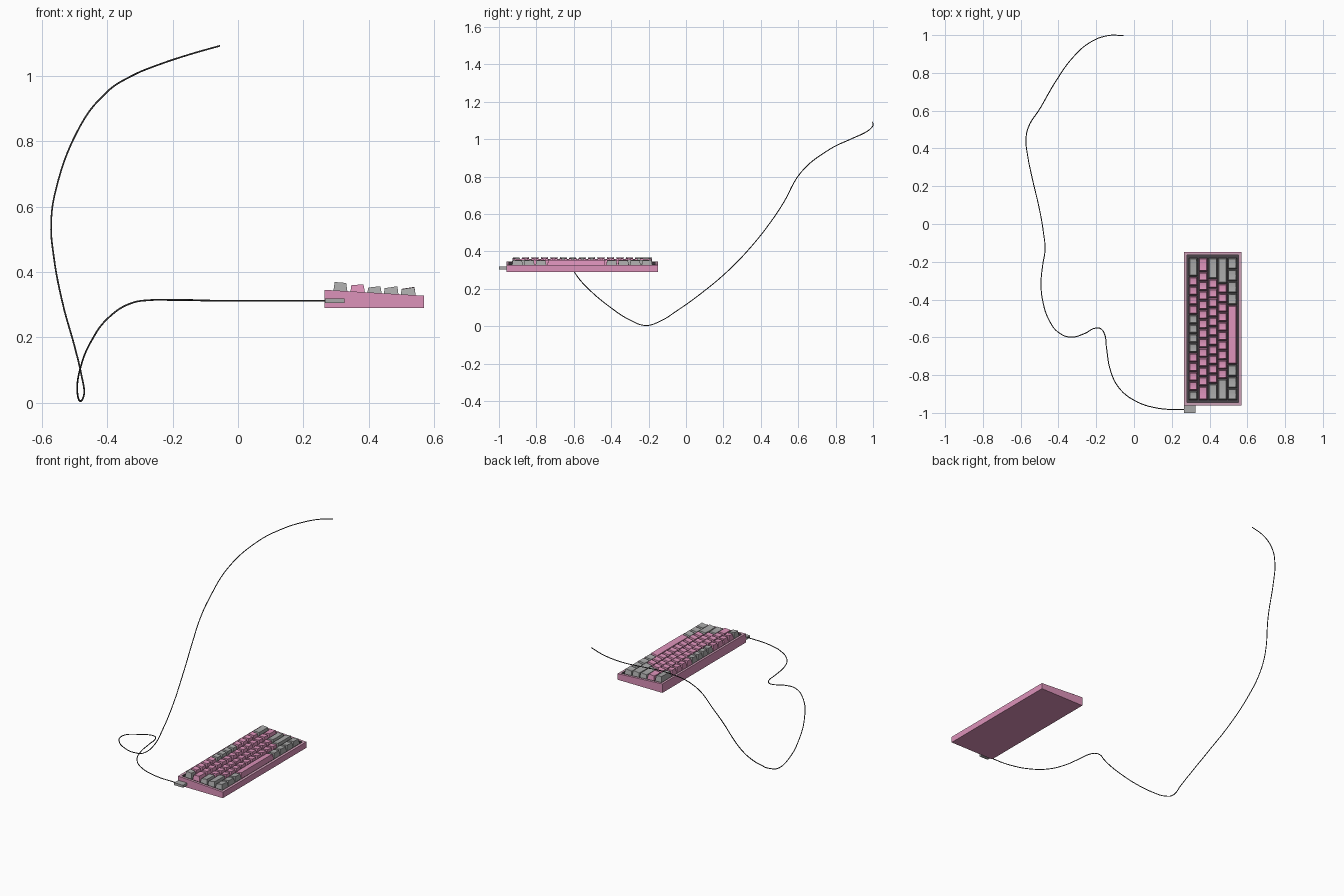
import bpy, bmesh, math

if "Cube" in bpy.data.objects:
    bpy.data.objects.remove(bpy.data.objects["Cube"])


def material(name, rgb):
    m = bpy.data.materials.new(name)
    m.diffuse_color = (*rgb, 1)
    m.use_nodes = True
    m.node_tree.nodes["Principled BSDF"].inputs["Base Color"].default_value = m.diffuse_color
    return m


PINK = material("pink", (0.72, 0.29, 0.49))
RIM = material("rim_mauve", (0.60, 0.36, 0.47))
DARK = material("dark_plate", (0.07, 0.06, 0.07))
GREY = material("key_grey", (0.40, 0.40, 0.40))
BLACK = material("cable_dark", (0.06, 0.06, 0.06))


def add_object(name, bm, mats):
    bmesh.ops.recalc_face_normals(bm, faces=bm.faces)
    me = bpy.data.meshes.new(name)
    bm.to_mesh(me)
    bm.free()
    for m in mats:
        me.materials.append(m)
    ob = bpy.data.objects.new(name, me)
    bpy.context.collection.objects.link(ob)
    return ob


def box(bm, x0, x1, y0, y1, z0, z1):
    r = bmesh.ops.create_cube(bm, size=1)
    for v in r["verts"]:
        v.co.x = x0 if v.co.x < 0 else x1
        v.co.y = y0 if v.co.y < 0 else y1
        v.co.z = z0 if v.co.z < 0 else z1
    return r["verts"]


# Case: wedge with a flat base, sloping top, rim and recessed key well
X0, X1, Y0, Y1 = 0.265, 0.57, -0.961, -0.149


def deck(x):
    return 0.345 - 0.059 * (x - X0)


bm = bmesh.new()
for v in box(bm, X0, X1, Y0, Y1, 0.29, 0.4):
    if v.co.z > 0.35:
        v.co.z = deck(v.co.x)
bm.normal_update()
top = max(bm.faces, key=lambda f: f.calc_center_median().z)
bmesh.ops.inset_region(bm, faces=[top], thickness=0.005)
top.material_index = 1
bmesh.ops.inset_region(bm, faces=[top], thickness=0.017)
top.material_index = 2
bmesh.ops.inset_region(bm, faces=[top], thickness=0.0004, depth=-0.012)
add_object("keyboard_case", bm, [PINK, RIM, DARK])


# Keycap: tapered sides with a top dished (or domed) across its width
def keycap(bm, xb, xt, y0, y1, zt, dish, mat):
    n = 6
    taper = 0.0055
    rings = []
    for i in range(n + 1):
        t = i / n
        sag = dish * (1 - (2 * t - 1) ** 2)
        yb = y0 + (y1 - y0) * t
        yt = y0 + taper + (y1 - y0 - 2 * taper) * t
        rings.append([bm.verts.new(c) for c in (
            (xb[0], yb, deck(xb[0]) - 0.008), (xt[0], yt, zt[0] - sag),
            (xt[1], yt, zt[1] - sag), (xb[1], yb, deck(xb[1]) - 0.008))])
    faces = [bm.faces.new(rings[0]), bm.faces.new(rings[-1][::-1])]
    for a, b in zip(rings, rings[1:]):
        for k in range(4):
            j = (k + 1) % 4
            faces.append(bm.faces.new((a[k], a[j], b[j], b[k])))
    for f in faces:
        f.material_index = mat


# Rows: name, base x, top x, top z, key widths in units, grey key indices
U, KEY_Y, GAP = 0.0504, -0.933, 0.0018
rows = [
    ("number_row_keys", (0.291, 0.336), (0.296, 0.331), (0.369, 0.366),
     [1] * 13 + [2], {0, 5, 6, 7, 8, 13}),
    ("upper_row_keys", (0.343, 0.390), (0.347, 0.384), (0.359, 0.362),
     [1.5] + [1] * 12 + [1.5], set()),
    ("home_row_keys", (0.394, 0.441), (0.399, 0.436), (0.352, 0.356),
     [1.75] + [1] * 11 + [2.25], {0, 12}),
    ("lower_row_keys", (0.445, 0.492), (0.449, 0.488), (0.350, 0.356),
     [2.25] + [1] * 10 + [2.75], {0, 11}),
    ("bottom_row_keys", (0.497, 0.545), (0.501, 0.540), (0.347, 0.353),
     [1.25] * 3 + [6.25] + [1.25] * 4, {0, 1, 2, 4, 5, 6, 7}),
]
for name, xb, xt, zt, widths, greys in rows:
    bm = bmesh.new()
    y = KEY_Y
    for i, w in enumerate(widths):
        dish = -0.001 if w > 3 else 0.0018
        keycap(bm, xb, xt, y + GAP, y + w * U - GAP, zt, dish, int(i in greys))
        y += w * U
    add_object(name, bm, [PINK, GREY])

# Right-angle cable plug on the case's side
bm = bmesh.new()
box(bm, 0.266, 0.326, -1.0, -0.96, 0.304, 0.319)
add_object("cable_plug", bm, [GREY])

# Cable: thin round tube along a free path
path = [
    (0.27, -0.982, 0.312), (0.125, -0.975, 0.312), (0.0, -0.933, 0.312),
    (-0.082, -0.864, 0.312), (-0.125, -0.774, 0.313), (-0.146, -0.652, 0.314),
    (-0.156, -0.583, 0.314), (-0.177, -0.554, 0.314), (-0.204, -0.551, 0.314),
    (-0.262, -0.58, 0.314), (-0.33, -0.599, 0.303), (-0.394, -0.578, 0.262),
    (-0.447, -0.514, 0.192), (-0.484, -0.403, 0.100), (-0.492, -0.305, 0.036),
    (-0.483, -0.215, 0.004), (-0.471, -0.138, 0.027), (-0.479, -0.048, 0.083),
    (-0.5, 0.075, 0.171), (-0.537, 0.234, 0.305), (-0.564, 0.367, 0.447),
    (-0.572, 0.446, 0.548), (-0.558, 0.515, 0.650), (-0.495, 0.616, 0.824),
    (-0.405, 0.77, 0.947), (-0.325, 0.88, 1.0), (-0.235, 0.96, 1.037),
    (-0.14, 0.997, 1.068), (-0.055, 0.998, 1.092),
]
cu = bpy.data.curves.new("cable", "CURVE")
cu.dimensions = "3D"
cu.bevel_depth = 0.0026
cu.bevel_resolution = 2
cu.use_fill_caps = True
sp = cu.splines.new("BEZIER")
sp.resolution_u = 6
sp.bezier_points.add(len(path) - 1)
for p, co in zip(sp.bezier_points, path):
    p.co = co
    p.handle_left_type = p.handle_right_type = "AUTO"
cu.materials.append(BLACK)
bpy.context.collection.objects.link(bpy.data.objects.new("cable", cu))
